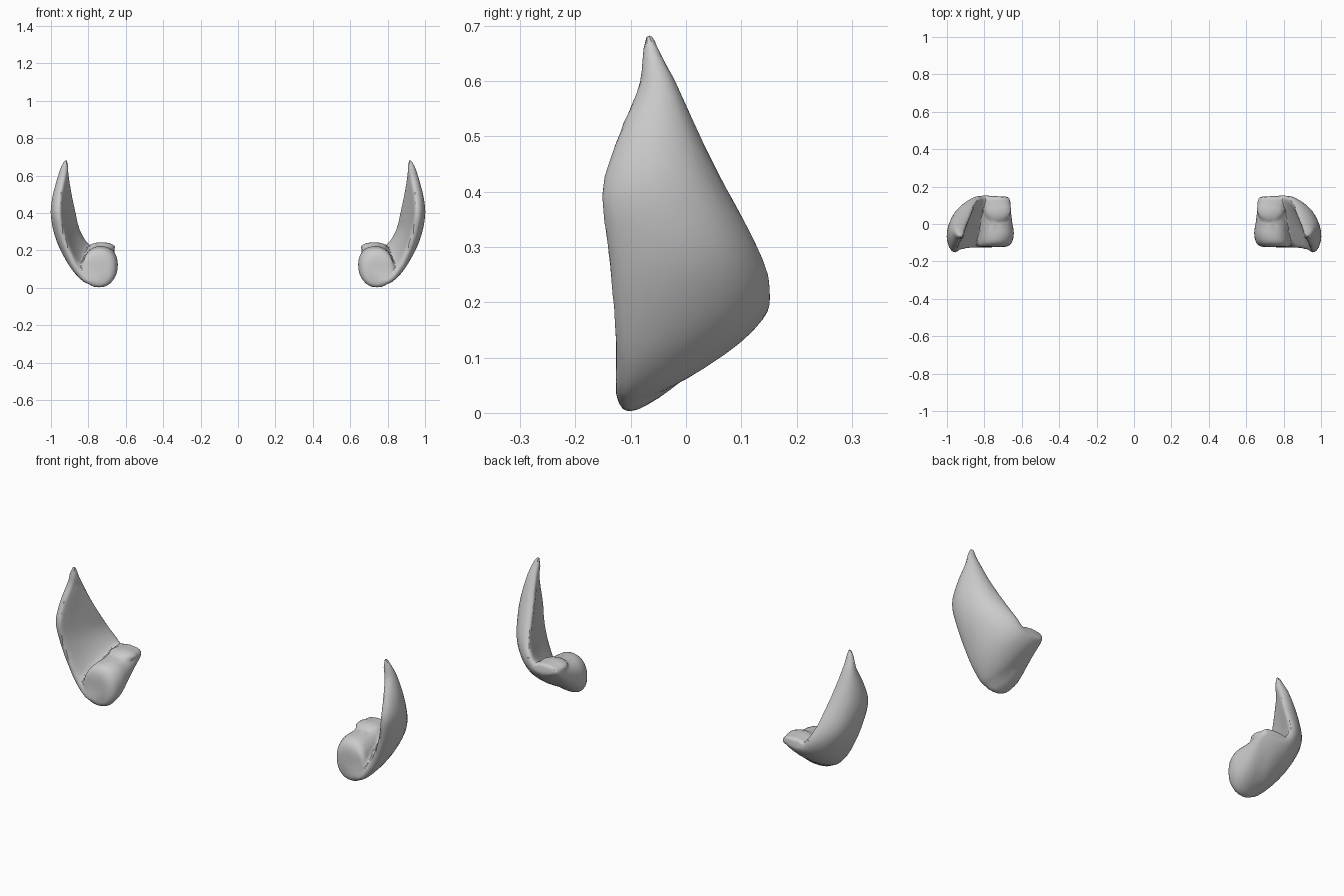
import bpy, bmesh, math
from mathutils import Vector

if "Cube" in bpy.data.objects:
    bpy.data.objects.remove(bpy.data.objects["Cube"])


def spline(rows, steps):
    """Catmull-Rom resampling of rows of numbers."""
    out = []
    n = len(rows)
    for i in range(n - 1):
        a, b, c, d = (rows[max(0, min(n - 1, i + k))] for k in (-1, 0, 1, 2))
        for j in range(steps):
            t = j / steps
            out.append([0.5 * (2 * q + (r - p) * t + (2 * p - 5 * q + 4 * r - s) * t * t
                               + (3 * q - p - 3 * r + s) * t ** 3)
                        for p, q, r, s in zip(a, b, c, d)])
    out.append(list(rows[-1]))
    return out


def loft(bm, rings):
    """Skin closed rings of points and cap both ends."""
    loops = [[bm.verts.new(p) for p in ring] for ring in rings]
    n = len(loops[0])
    faces = [bm.faces.new((a[i], a[(i + 1) % n], b[(i + 1) % n], b[i]))
             for a, b in zip(loops, loops[1:]) for i in range(n)]
    faces += [bm.faces.new(loops[0]), bm.faces.new(loops[-1])]
    bmesh.ops.recalc_face_normals(bm, faces=faces)


def power(v, e):
    return math.copysign(abs(v) ** e, v)


SIDES = 28
ANGLES = [2 * math.pi * i / SIDES for i in range(SIDES)]
bm = bmesh.new()

# Curved leaf: front edge xyz, back edge xyz, half thickness, outward bulge
leaf = [
    (.920, -.074, .684, .920, -.060, .684, .007, .000),
    (.928, -.079, .640, .922, -.042, .640, .020, .004),
    (.940, -.084, .590, .915, -.018, .590, .026, .012),
    (.958, -.121, .500, .898, .024, .497, .034, .028),
    (.964, -.151, .400, .880, .068, .412, .038, .040),
    (.944, -.140, .290, .858, .120, .318, .038, .042),
    (.904, -.130, .175, .828, .146, .258, .037, .035),
    (.860, -.125, .088, .795, .150, .220, .037, .023),
    (.808, -.125, .032, .750, .148, .208, .036, .010),
    (.750, -.123, .034, .705, .144, .211, .034, .000),
    (.705, -.112, .070, .685, .140, .214, .026, .000),
]
rows = spline(leaf, 4)
mids = [(Vector(r[:3]) + Vector(r[3:6])) / 2 for r in rows]
rings = []
for i, r in enumerate(rows):
    chord = Vector(r[3:6]) - Vector(r[:3])
    tangent = mids[min(i + 1, len(mids) - 1)] - mids[max(i - 1, 0)]
    out = tangent.cross(chord).normalized()
    ring = []
    for a in ANGLES:
        u, s = math.cos(a), math.sin(a)
        bulge = r[7] * s * s * (1 + .25 * u if s > 0 else .75)
        ring.append(mids[i] + chord * 0.5 * power(u, .9)
                    + out * (r[6] * power(s, .75) + bulge))
    rings.append(ring)
loft(bm, rings)

# Curled lobe, running front to back: y, centre x, centre z, radius x, radius z
lobe = [
    (-.123, .760, .085, .055, .060),
    (-.119, .753, .095, .078, .084),
    (-.098, .742, .106, .090, .104),
    (-.050, .734, .124, .092, .098),
    (.010, .735, .148, .084, .076),
    (.070, .735, .178, .077, .054),
    (.120, .734, .205, .074, .036),
    (.146, .734, .214, .062, .022),
]
loft(bm, [[(cx + rx * power(math.cos(a), .9), y, cz + rz * power(math.sin(a), .9))
           for a in ANGLES] for y, cx, cz, rx, rz in spline(lobe, 3)])

# Raised rim along the back of the lobe
rim = bmesh.ops.create_uvsphere(bm, u_segments=20, v_segments=12, radius=1)["verts"]
for v in rim:
    v.co = Vector((.728 + .072 * v.co.x, .075 + .065 * v.co.y, .217 + .027 * v.co.z))

mesh = bpy.data.meshes.new("pointed_ears")
bm.to_mesh(mesh)
bm.free()
ears = bpy.data.objects.new("pointed_ears", mesh)
bpy.context.collection.objects.link(ears)

# Fuse the parts, soften, reduce to irregular facets and mirror
fuse = ears.modifiers.new("fuse", 'REMESH')
fuse.mode = 'VOXEL'
fuse.voxel_size = 0.007
soften = ears.modifiers.new("soften", 'SMOOTH')
soften.factor = 0.5
soften.iterations = 4
reduce = ears.modifiers.new("reduce", 'DECIMATE')
reduce.ratio = 0.07
mirror = ears.modifiers.new("mirror", 'MIRROR')
mirror.use_mirror_merge = False

bpy.context.view_layer.objects.active = ears
ears.select_set(True)
for m in [m.name for m in ears.modifiers]:
    bpy.ops.object.modifier_apply(modifier=m)
bpy.ops.object.shade_smooth_by_angle(angle=math.radians(30))
